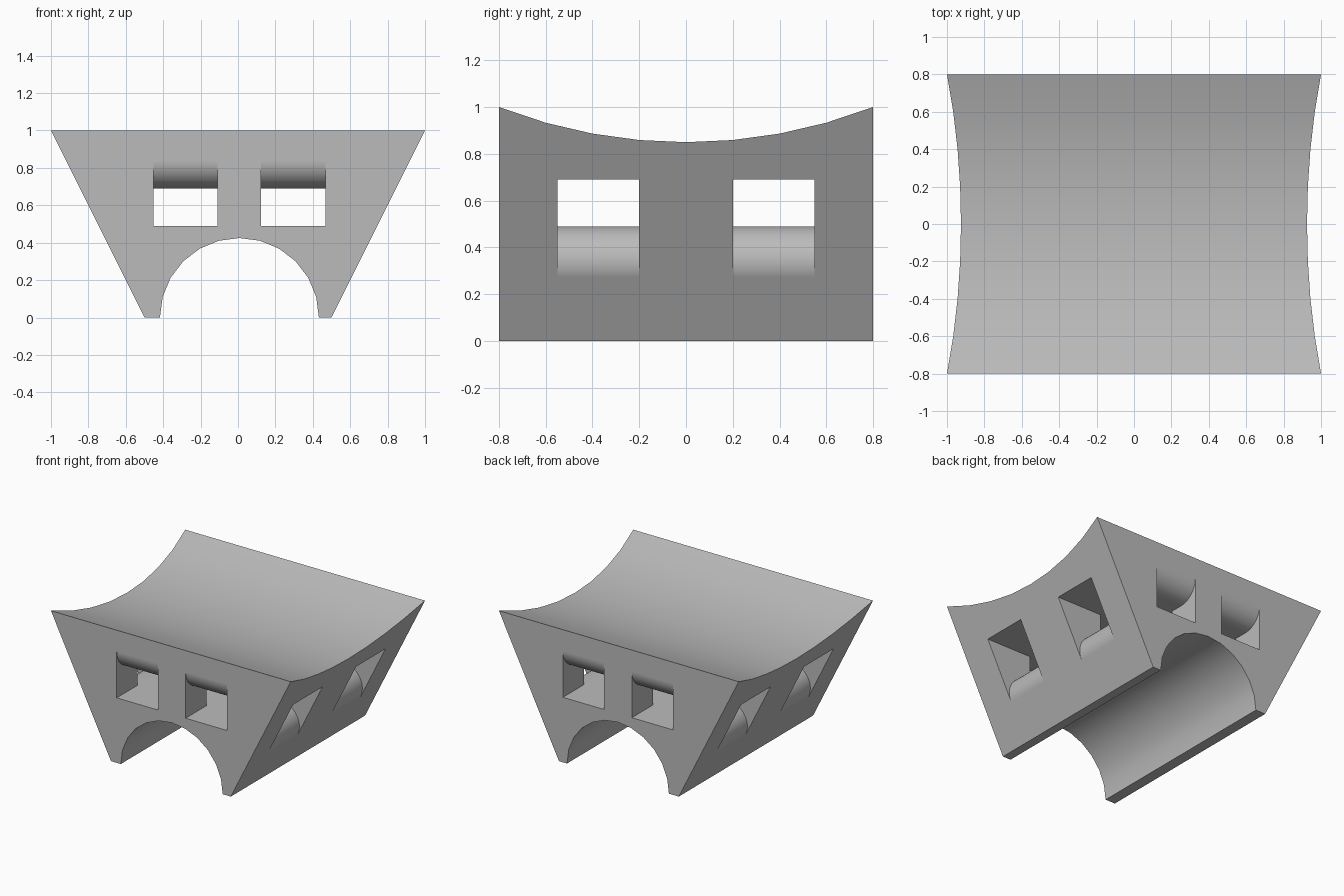
import bpy
import bmesh
from math import sin, cos, pi, radians, tan, atan2
from mathutils import Vector

cube = bpy.data.objects.get("Cube")
if cube:
    bpy.data.objects.remove(cube, do_unlink=True)

grey = bpy.data.materials.new("light_grey")
grey.use_nodes = True
colour = (0.5, 0.5, 0.5, 1)
grey.diffuse_color = colour
grey.node_tree.nodes["Principled BSDF"].inputs["Base Color"].default_value = colour

OFFSET = 0.0075          # slight sideways shift of the openings
FLOOR, CEILING, LIP = 0.49, 0.69, 0.15


def arc(cu, cz, r, start, end, steps):
    """Points (u, z) along a circular arc, angles in degrees."""
    angles = [radians(start + (end - start) * i / steps) for i in range(steps + 1)]
    return [(cu + r * cos(a), cz + r * sin(a)) for a in angles]


def mirrored(half):
    """Close a half profile by reflecting it in u."""
    return half + [(-u, z) for u, z in reversed(half)]


def prism(name, profile, axis, start, end):
    """Extrude a (u, z) profile along x or y."""
    bm = bmesh.new()
    place = (lambda u, z, d: (d, u, z)) if axis == "x" else (lambda u, z, d: (u, d, z))
    rings = [[bm.verts.new(place(u, z, d)) for u, z in profile] for d in (start, end)]
    n = len(profile)
    for i in range(n):
        j = (i + 1) % n
        bm.faces.new((rings[0][i], rings[0][j], rings[1][j], rings[1][i]))
    for ring in rings:
        bm.faces.new(ring)
    bmesh.ops.recalc_face_normals(bm, faces=bm.faces)
    mesh = bpy.data.meshes.new(name)
    bm.to_mesh(mesh)
    bm.free()
    mesh.materials.append(grey)
    obj = bpy.data.objects.new(name, mesh)
    bpy.context.collection.objects.link(obj)
    return obj


# Tapered body with the arched tunnel along its underside
tunnel = arc(OFFSET, 0, 0.425, 180, 0, 12)
body = prism("saddle_block", [(-0.5, 0)] + tunnel + [(0.5, 0), (1, 1), (-1, 1)], "y", -0.8, 0.8)

# Hollow of the saddle top
radius, low = 2.208, 0.85
saddle = []
for i in range(-4, 5):
    y = i * 0.2
    saddle.append((y, low + radius - (radius ** 2 - y ** 2) ** 0.5))
saddle = [(-0.9, 1.04)] + saddle + [(0.9, 1.04), (0.9, 1.3), (-0.9, 1.3)]
cutters = [prism("saddle_cutter", saddle, "x", -1.2, 1.2)]

# Passages from front to back, with a rounded upper lip at each end
lip = arc(0.8 - LIP, CEILING + LIP, LIP, -90, 0, 12)
front_profile = mirrored(lip + [(0.9, CEILING + LIP), (0.9, FLOOR)])
for x in (-0.2875, 0.2875):
    cutters.append(prism("front_passage_cutter", front_profile, "y", 0, 1))
    for v in cutters[-1].data.vertices:      # profile runs along y, width along x
        width, u = v.co.y, v.co.x
        v.co.x = x + OFFSET + (width - 0.5) * 0.343
        v.co.y = u
    cutters[-1].data.flip_normals()

# Passages from side to side, with a rounded lower lip meeting the sloping wall
slope = atan2(0.5, 1)
tangent = LIP / tan((pi / 2 - slope) / 2)
edge = 0.5 + 0.5 * FLOOR
rounded = arc(edge - tangent, FLOOR - LIP, LIP, 90, -slope * 180 / pi, 14)
side_profile = mirrored(rounded + [(1.2, rounded[-1][1]), (1.2, CEILING)])
for y in (-0.375, 0.375):
    cutters.append(prism("side_passage_cutter", side_profile, "y", y - 0.175, y + 0.175))

# Carve the body
bpy.ops.object.select_all(action="DESELECT")
bpy.context.view_layer.objects.active = body
body.select_set(True)
for cutter in cutters:
    mod = body.modifiers.new("carve", "BOOLEAN")
    mod.operation = "DIFFERENCE"
    mod.solver = "EXACT"
    mod.object = cutter
    bpy.ops.object.modifier_apply(modifier=mod.name)
    bpy.data.objects.remove(cutter, do_unlink=True)

# Smooth curves, flat faces kept flat
bpy.ops.object.shade_smooth_by_angle(angle=radians(30))
weighted = body.modifiers.new("flat_faces", "WEIGHTED_NORMAL")
weighted.keep_sharp = True
